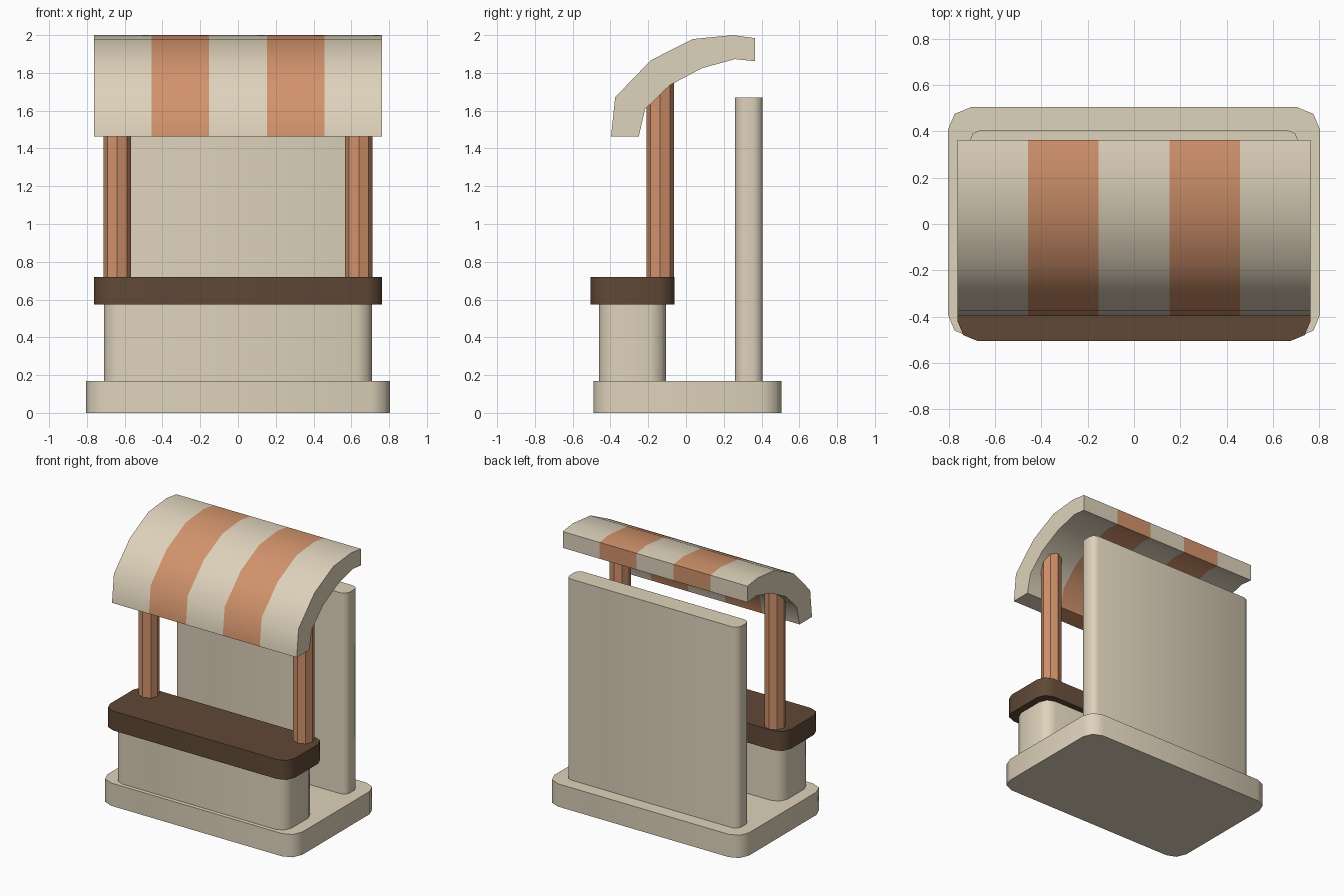
import bpy, bmesh, math

if "Cube" in bpy.data.objects:
    bpy.data.objects.remove(bpy.data.objects["Cube"])


def material(name, rgb):
    m = bpy.data.materials.new(name)
    lin = [(c / 255 / 12.92) if c < 10 else ((c / 255 + 0.055) / 1.055) ** 2.4 for c in rgb]
    m.diffuse_color = (*lin, 1)
    m.use_nodes = True
    m.node_tree.nodes["Principled BSDF"].inputs["Base Color"].default_value = m.diffuse_color
    return m


cream = material("cream", (222, 210, 187))
orange = material("orange", (210, 147, 108))
brown = material("dark_brown", (96, 72, 54))


def finish(name, bm, mats, smooth=True):
    bmesh.ops.recalc_face_normals(bm, faces=bm.faces)
    me = bpy.data.meshes.new(name)
    bm.to_mesh(me)
    bm.free()
    ob = bpy.data.objects.new(name, me)
    bpy.context.collection.objects.link(ob)
    for m in mats:
        me.materials.append(m)
    if smooth:
        bpy.ops.object.select_all(action='DESELECT')
        ob.select_set(True)
        bpy.context.view_layer.objects.active = ob
        bpy.ops.object.shade_smooth_by_angle(angle=math.radians(50))
    return ob


def prism(name, outline, z0, z1, mat, smooth=True):
    bm = bmesh.new()
    lo = [bm.verts.new((x, y, z0)) for x, y in outline]
    hi = [bm.verts.new((x, y, z1)) for x, y in outline]
    bm.faces.new(lo)
    bm.faces.new(hi)
    n = len(lo)
    for i in range(n):
        j = (i + 1) % n
        bm.faces.new((lo[i], lo[j], hi[j], hi[i]))
    return finish(name, bm, [mat], smooth)


def slab(name, hx, y0, y1, z0, z1, r, mat):
    # upright slab with two-segment rounded corners
    pts = []
    corners = [(hx - r, y1 - r), (-hx + r, y1 - r), (-hx + r, y0 + r), (hx - r, y0 + r)]
    for k, (cx, cy) in enumerate(corners):
        for s in range(3):
            a = math.radians(90 * k + 45 * s)
            pts.append((cx + r * math.cos(a), cy + r * math.sin(a)))
    return prism(name, pts, z0, z1, mat)


# base, counter and back wall
slab("base", 0.805, -0.49, 0.505, 0, 0.17, 0.10, cream)
slab("counter_body", 0.71, -0.46, -0.105, 0.17, 0.575, 0.08, cream)
slab("counter_top", 0.763, -0.505, -0.06, 0.575, 0.72, 0.085, brown)
slab("back_wall", 0.71, 0.26, 0.405, 0.17, 1.67, 0.045, cream)

# octagonal posts
for side, sx in (("left", -1), ("right", 1)):
    ring = [(sx * 0.64 + 0.073 * math.cos(i * math.pi / 4),
             -0.137 + 0.073 * math.sin(i * math.pi / 4)) for i in range(8)]
    prism(side + "_post", ring, 0.72, 1.78, orange, smooth=False)

# curved awning in five stripes
outer = [(-0.397, 1.464), (-0.375, 1.671), (-0.186, 1.867),
         (0.036, 1.979), (0.248, 2.0), (0.364, 1.984)]
inner = [(-0.25, 1.464), (-0.217, 1.607), (-0.085, 1.735),
         (0.085, 1.825), (0.26, 1.873), (0.364, 1.862)]
bm = bmesh.new()
profile = outer + inner[::-1]
n = len(profile)
xs = [-0.763 + 1.526 * i / 5 for i in range(6)]
rings = [[bm.verts.new((x, y, z)) for y, z in profile] for x in xs]
for s in range(5):
    for i in range(n):
        j = (i + 1) % n
        f = bm.faces.new((rings[s][i], rings[s][j], rings[s + 1][j], rings[s + 1][i]))
        f.material_index = s % 2
for ring in (rings[0], rings[-1]):
    for i in range(5):
        bm.faces.new((ring[i], ring[i + 1], ring[n - 2 - i], ring[n - 1 - i]))
finish("awning", bm, [cream, orange])
